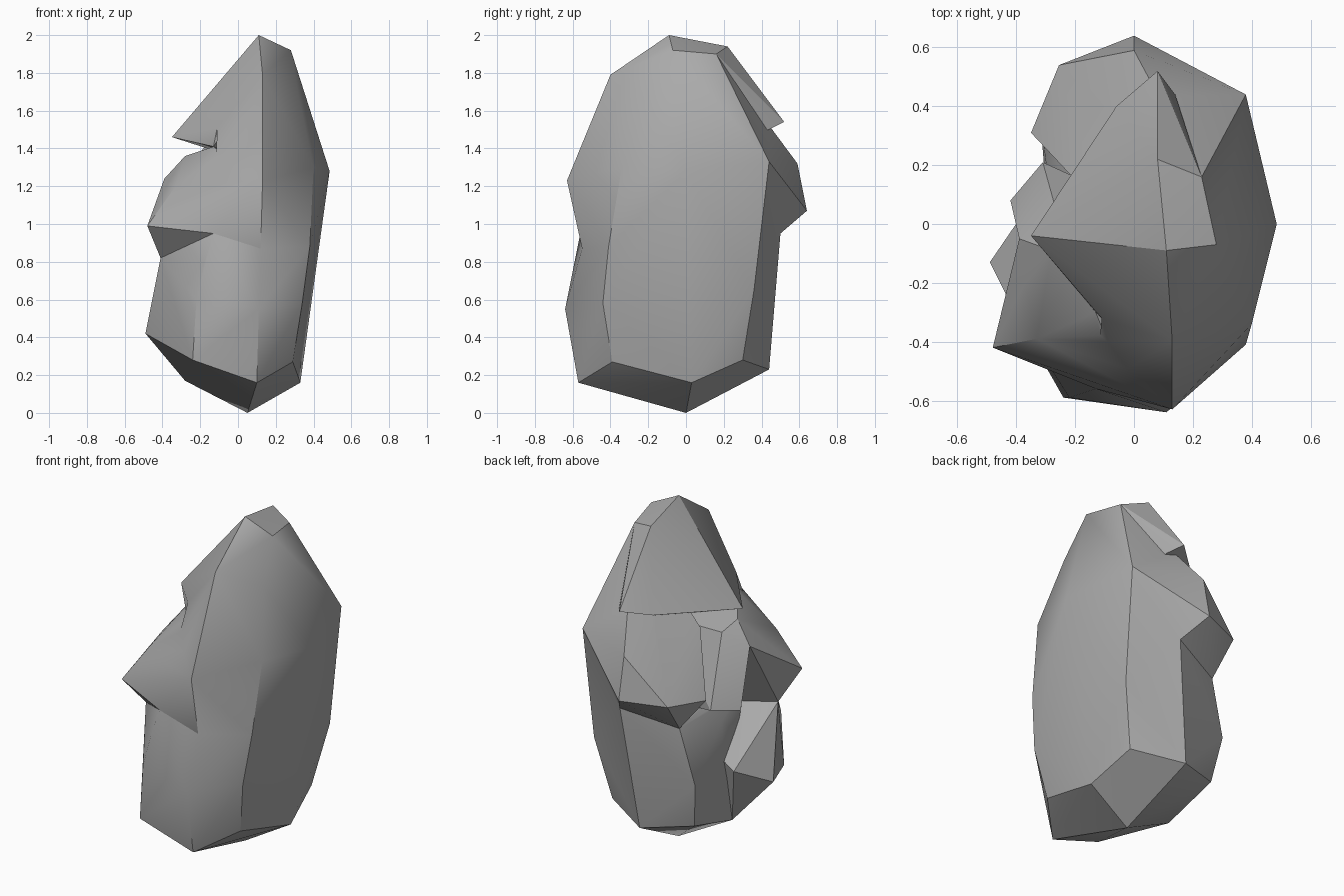
import bpy, bmesh, math
from mathutils import Vector

cube = bpy.data.objects.get("Cube")
if cube:
    bpy.data.objects.remove(cube, do_unlink=True)

# One stone colour
stone = bpy.data.materials.new("grey_stone")
stone.use_nodes = True
grey = (0.4, 0.4, 0.4, 1)
stone.diffuse_color = grey
stone.node_tree.nodes["Principled BSDF"].inputs["Base Color"].default_value = grey


def chunk(name, *corners):
    """Convex stone chunk around its corners, given in hundredths of a unit."""
    bm = bmesh.new()
    verts = [bm.verts.new(Vector(c) / 100) for c in corners]
    hull = bmesh.ops.convex_hull(bm, input=verts)
    loose = {v for v in hull["geom_interior"] + hull["geom_unused"]
             if isinstance(v, bmesh.types.BMVert)}
    bmesh.ops.delete(bm, geom=list(loose), context="VERTS")
    bmesh.ops.recalc_face_normals(bm, faces=bm.faces)
    mesh = bpy.data.meshes.new(name)
    bm.to_mesh(mesh)
    bm.free()
    mesh.materials.append(stone)
    obj = bpy.data.objects.new(name, mesh)
    bpy.context.collection.objects.link(obj)
    return obj


# Corners shared by neighbouring chunks
peak_front, peak_side = (11, -9, 200), (28, -7, 192)
peak_rear, peak_back = (23, 16, 190), (8, 22, 194)
nose_top, nose = (13, -40, 179), (13, -63, 123)
ridge_high, ridge_mid = (32, -21, 168), (40, -34, 130)
ridge_low, ridge_foot = (38, -41, 88), (34, -44, 58)
side_tip, rear_tip, rear_low = (48.5, 0, 128), (38, 44, 133), (36, 36, 65)
foot_front, foot_side, foot_rear = (29, -39, 27), (33, 3, 16), (28, 30, 28)
foot_tip, foot_left = (5, 0, 0), (-28, -4, 17)
notch_top, notch_left = (-11, -32, 151), (-28, -9, 136)
notch_low, notch_back = (-9, -40, 138), (-13, -30, 141)
chin, waist, hip = (-13, -56, 95), (12, -55, 87), (-41, -29, 82)
toe, heel = (-24, -59, 28), (0, 44, 23)
knee, thigh = (-22, -59, 60), (-18, -57, 79)
fold_back, fold_left = (9, 50, 95), (-23, 39, 87)
cheek_left = (-39, -5, 124)
inner_high, inner_low = (15, 0, 130), (15, 0, 80)

# Broad smooth flank running from peak to foot
rock = chunk("rock", peak_side, peak_rear, ridge_high, ridge_mid, ridge_low,
             ridge_foot, side_tip, rear_tip, rear_low, foot_front, foot_side,
             foot_rear, inner_high, inner_low)

others = [
    # Pointed crown with an overhanging brow
    chunk("crown", peak_front, peak_side, peak_rear, peak_back, nose_top,
          ridge_high, notch_top, notch_back, inner_high,
          (-35, -4, 146), (-6, 40, 151), (8, 52, 154), (14, 44, 150)),
    # Front ridge below the crown
    chunk("front_ridge", nose_top, nose, ridge_high, ridge_mid, ridge_low,
          notch_top, notch_low, chin, waist, inner_high, inner_low),
    # Shelf jutting out to the left
    chunk("shelf", nose, notch_low, notch_back, notch_left, cheek_left,
          chin, hip, inner_high, inner_low,
          (-48, -42, 99), (-33, -39, 120), (-37, -20, 122)),
    # Rear bulge below the brow
    chunk("rear_bulge", peak_rear, rear_tip, fold_back, fold_left,
          inner_high, inner_low, (0, 59, 132), (0, 64, 107),
          (-25.5, 54, 106), (-35, 31, 104), (-20, 15, 138)),
    # Thin slab on the left side
    chunk("side_slab", notch_left, cheek_left, inner_high, inner_low,
          (-26, 3, 132), (-42, 8, 91), (-31, 21, 93)),
    # Heavy base
    chunk("base", foot_tip, foot_left, foot_front, foot_side, foot_rear, toe,
          heel, knee, thigh, chin, waist, ridge_low, ridge_foot, rear_low,
          rear_tip, fold_back, fold_left, (10, -57, 16), (11, -64, 55),
          (6, 47, 75), (-32, 37, 54), (-28, 32, 27), (-28, 6, 80)),
    # Jutting lower corner
    chunk("outcrop", foot_left, toe, knee, thigh, chin, hip, inner_low,
          (-49, -13, 42), (-36, 6, 52)),
]

# Fuse every chunk into a single stone
bpy.ops.object.select_all(action="DESELECT")
bpy.context.view_layer.objects.active = rock
rock.select_set(True)
for other in others:
    fuse = rock.modifiers.new("fuse", "BOOLEAN")
    fuse.operation = "UNION"
    fuse.solver = "EXACT"
    fuse.object = other
    bpy.ops.object.modifier_apply(modifier=fuse.name)
    bpy.data.objects.remove(other, do_unlink=True)

# Soft facets with crisp ridges
bpy.ops.object.shade_smooth_by_angle(angle=math.radians(28))
